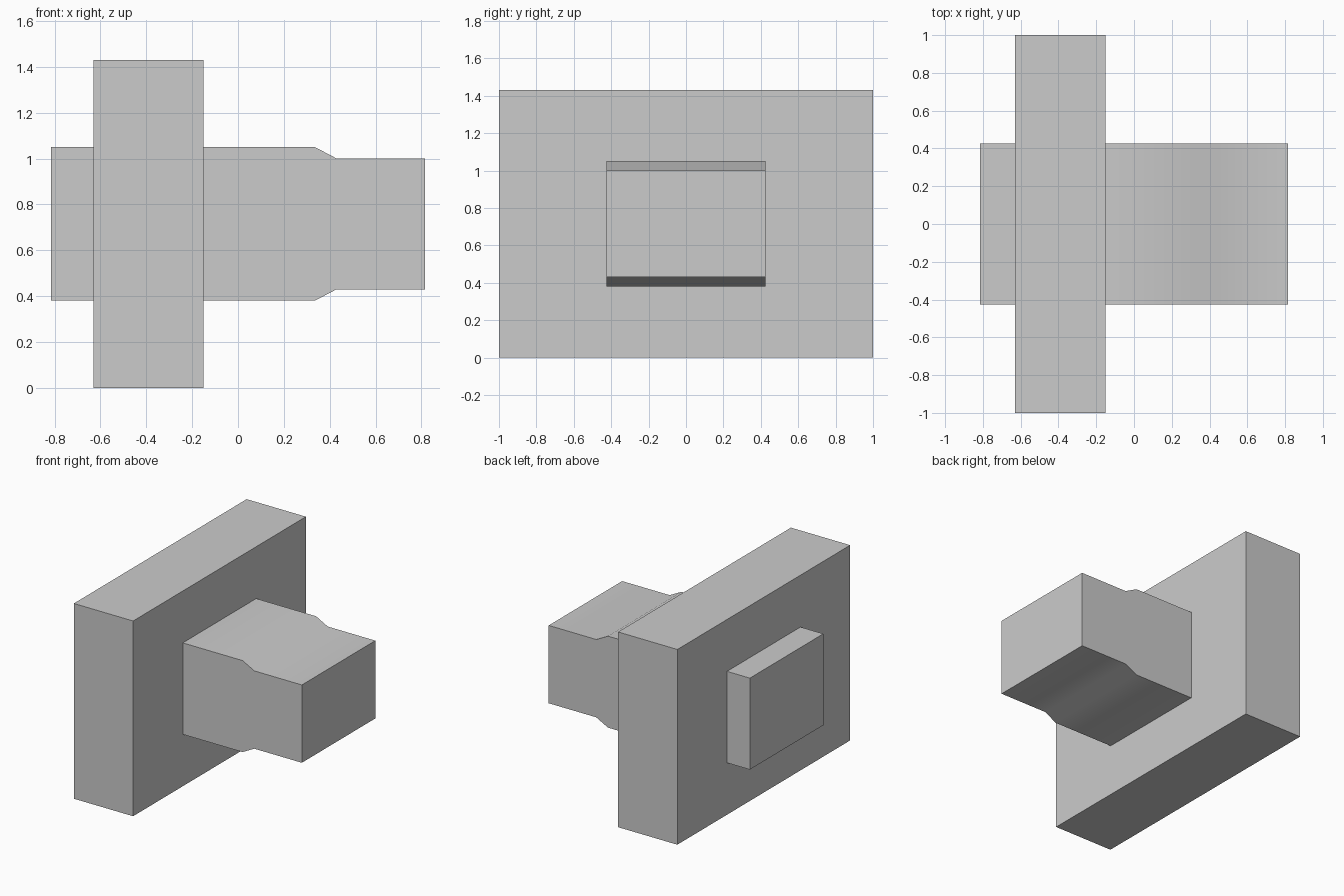
import bpy
import math

cube = bpy.data.objects.get("Cube")
if cube:
    bpy.data.objects.remove(cube, do_unlink=True)

# Single plain grey
COLOR = (0.6, 0.6, 0.6, 1.0)
grey = bpy.data.materials.new("plain_grey")
grey.use_nodes = True
grey.diffuse_color = COLOR
grey.node_tree.nodes["Principled BSDF"].inputs["Base Color"].default_value = COLOR

MID_Z = 0.715


def prism(name, half_profile, half_width):
    """Mirror (x, half height) points about mid height and extrude along y."""
    outline = [(x, MID_Z - h) for x, h in half_profile]
    outline += [(x, MID_Z + h) for x, h in reversed(half_profile)]
    n = len(outline)
    verts = [(x, y, z) for y in (-half_width, half_width) for x, z in outline]
    faces = [list(range(n)), list(range(2 * n - 1, n - 1, -1))]
    faces += [(i, i + n, (i + 1) % n + n, (i + 1) % n) for i in range(n)]
    mesh = bpy.data.meshes.new(name)
    mesh.from_pydata(verts, [], faces)
    mesh.materials.append(grey)
    obj = bpy.data.objects.new(name, mesh)
    bpy.context.collection.objects.link(obj)
    return obj


# Wide upright plate
prism("flange_plate", [(-0.63, MID_Z), (-0.15, MID_Z)], 1.0)

# Short block on the back of the plate
prism("rear_block", [(-0.815, 0.335), (-0.63, 0.335)], 0.425)

# Long block that steps down to a narrower end
stem = prism("stepped_stem",
             [(-0.15, 0.335), (0.335, 0.335), (0.43, 0.285), (0.815, 0.285)], 0.425)
bpy.ops.object.select_all(action="DESELECT")
stem.select_set(True)
bpy.context.view_layer.objects.active = stem
bpy.ops.object.shade_smooth_by_angle(angle=math.radians(30))
